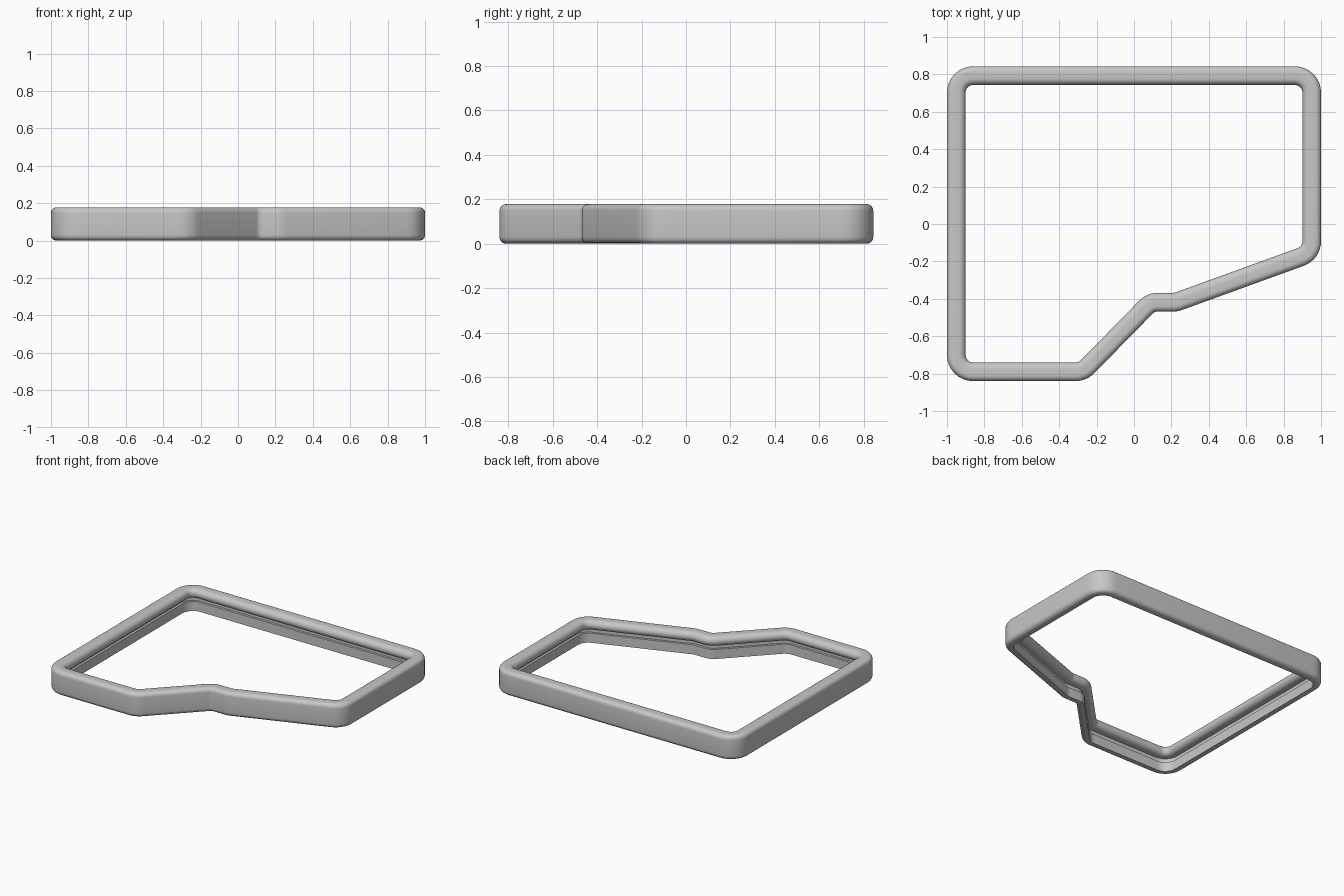
import bpy, bmesh, math
from mathutils import Vector

cube = bpy.data.objects.get("Cube")
if cube:
    bpy.data.objects.remove(cube, do_unlink=True)

# One grey material
mat = bpy.data.materials.new("grey")
mat.use_nodes = True
grey = (0.57, 0.57, 0.57, 1)
mat.diffuse_color = grey
mat.node_tree.nodes["Principled BSDF"].inputs["Base Color"].default_value = grey

HALF, HEIGHT = 0.05, 0.178


def arc(cx, cy, r, start, end, steps):
    """Points along an arc, angles in degrees."""
    angles = [math.radians(start + (end - start) * i / steps) for i in range(steps + 1)]
    return [Vector((cx + r * math.cos(a), cy + r * math.sin(a))) for a in angles]


def fillet(corners, radius, steps):
    """Round every corner of a counter-clockwise loop; return (point, outward) pairs."""
    out = []
    for i, p in enumerate(corners):
        d0 = (p - corners[i - 1]).normalized()
        d1 = (corners[(i + 1) % len(corners)] - p).normalized()
        turn = math.atan2(d0.x * d1.y - d0.y * d1.x, d0.dot(d1))
        side = math.copysign(1, turn)
        n0 = Vector((d0.y, -d0.x))
        centre = p - d0 * radius * math.tan(abs(turn) / 2) - n0 * radius * side
        for k in range(steps + 1):
            a = turn * k / steps
            n = Vector((n0.x * math.cos(a) - n0.y * math.sin(a),
                        n0.x * math.sin(a) + n0.y * math.cos(a)))
            out.append((centre + n * radius * side, n))
    return out


# Centre line of the frame, with a stepped notch at the front
corners = [Vector(c) for c in (
    (-0.95, -0.79), (-0.275, -0.79), (0.09, -0.418), (0.225, -0.418),
    (0.95, -0.155), (0.95, 0.793), (-0.95, 0.793))]
path = fillet(corners, 0.09, 8)

# Cross-section: rounded outer wall, overhanging upper lip, groove, thin lower wall
r, lip, wall, groove, ledge = 0.03, 0.036, -0.005, 0.012, 0.07
profile = (arc(HALF - r, r, r, -90, 0, 6)
           + arc(HALF - r, HEIGHT - r, r, 0, 90, 6)
           + arc(-HALF + lip, HEIGHT - lip, lip, 90, 270, 12)
           + [Vector((groove, HEIGHT - 2 * lip)), Vector((groove, ledge)),
              Vector((wall, ledge)), Vector((wall, 0))])

# Sweep the cross-section round the path
bm = bmesh.new()
rings = [[bm.verts.new((p.x + n.x * q.x, p.y + n.y * q.x, q.y)) for q in profile]
         for p, n in path]
for i, ring in enumerate(rings):
    nxt = rings[(i + 1) % len(rings)]
    for j in range(len(profile)):
        k = (j + 1) % len(profile)
        bm.faces.new((ring[j], nxt[j], nxt[k], ring[k]))
bmesh.ops.recalc_face_normals(bm, faces=bm.faces)
mesh = bpy.data.meshes.new("gasket_frame")
bm.to_mesh(mesh)
bm.free()

frame = bpy.data.objects.new("gasket_frame", mesh)
bpy.context.collection.objects.link(frame)
mesh.materials.append(mat)
bpy.context.view_layer.objects.active = frame
frame.select_set(True)
bpy.ops.object.shade_smooth_by_angle(angle=math.radians(35))
